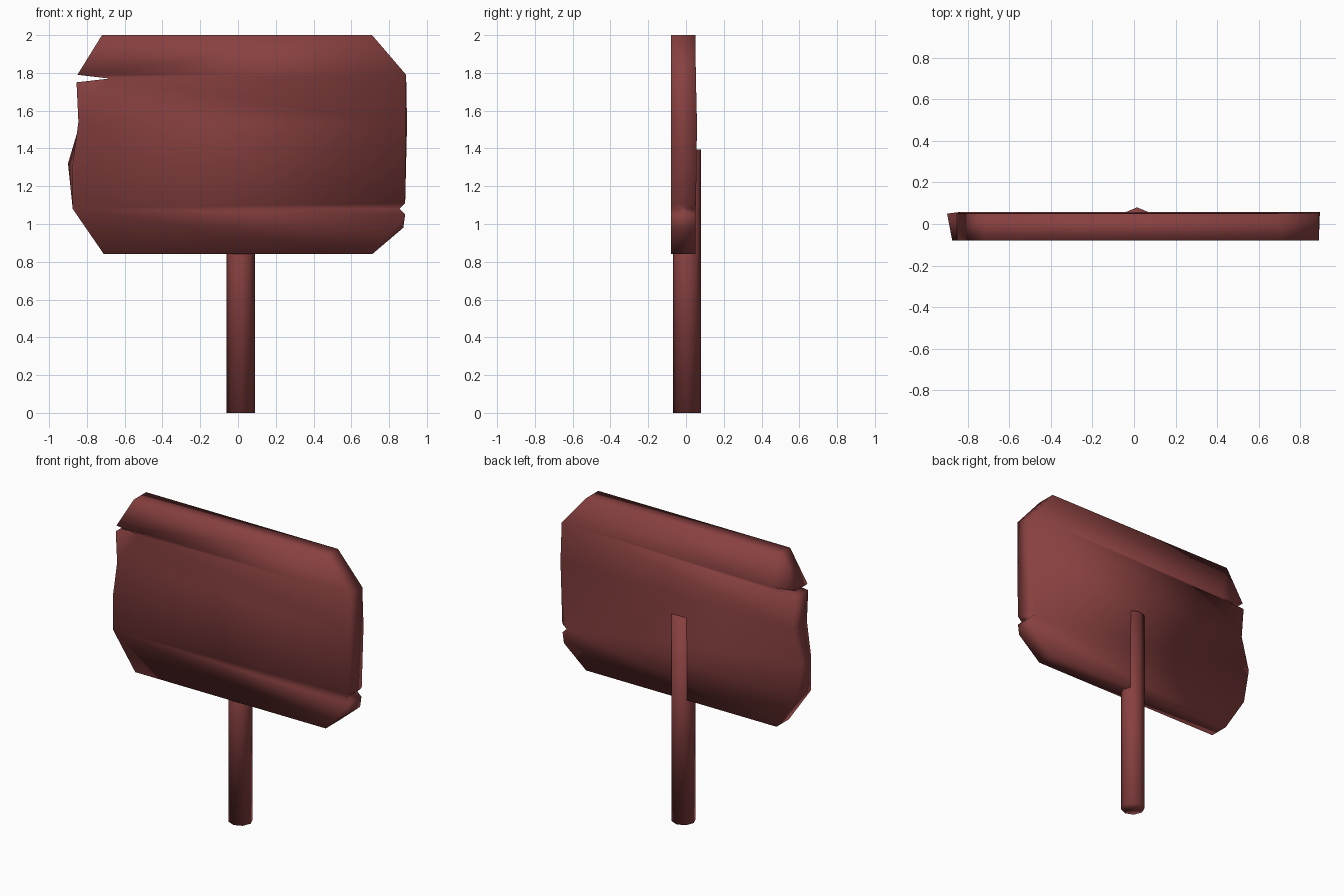
import bpy, bmesh, math

if "Cube" in bpy.data.objects:
    bpy.data.objects.remove(bpy.data.objects["Cube"])

wood = bpy.data.materials.new("red_brown_wood")
wood.diffuse_color = (0.25, 0.052, 0.052, 1)
wood.use_nodes = True
wood.node_tree.nodes["Principled BSDF"].inputs["Base Color"].default_value = wood.diffuse_color


def make_object(name, bm):
    bmesh.ops.recalc_face_normals(bm, faces=bm.faces[:])
    for f in bm.faces:
        f.smooth = True
    me = bpy.data.meshes.new(name)
    bm.to_mesh(me)
    bm.free()
    me.materials.append(wood)
    ob = bpy.data.objects.new(name, me)
    bpy.context.collection.objects.link(ob)
    return ob


# Board outline clockwise from top left: x, z, back x shift, back y
outline = [
    (-0.72, 2.00, 0, .05), (0.71, 2.00, 0, .05), (0.89, 1.79, 0, .052),
    (0.89, 1.53, .005, .058), (0.885, 1.11, 0, .053), (0.855, 1.08, 0, .05),
    (0.885, 1.05, 0, .05), (0.875, 0.98, 0, .05), (0.71, 0.84, 0, .05),
    (-0.71, 0.84, 0, .05), (-0.875, 1.08, .015, .05), (-0.875, 1.32, -.025, .05),
    (-0.845, 1.54, .01, .058), (-0.855, 1.75, 0, .053), (-0.68, 1.77, 0, .05),
    (-0.85, 1.79, 0, .05),
]
# Three planks meeting at the cracks
planks = [(0, 1, 2, 14, 15), (2, 3, 12, 13, 14), (3, 4, 5, 10, 11, 12), (5, 6, 7, 8, 9, 10)]

bm = bmesh.new()
front = [bm.verts.new((x, -0.08, z)) for x, z, dx, y in outline]
back = [bm.verts.new((x + dx, y, z)) for x, z, dx, y in outline]
for p in planks:
    bm.faces.new([front[i] for i in p])
    bm.faces.new([back[i] for i in reversed(p)])
n = len(outline)
for i in range(n):
    j = (i + 1) % n
    bm.faces.new((front[i], back[i], back[j], front[j]))
make_object("sign_board", bm)

# Eight-sided post, running up behind the board
bm = bmesh.new()
bmesh.ops.create_cone(bm, cap_ends=True, segments=8, radius1=0.075, radius2=0.075, depth=1.395)
bmesh.ops.translate(bm, verts=bm.verts[:], vec=(0.015, 0.005, 0.6975))
make_object("post", bm)
